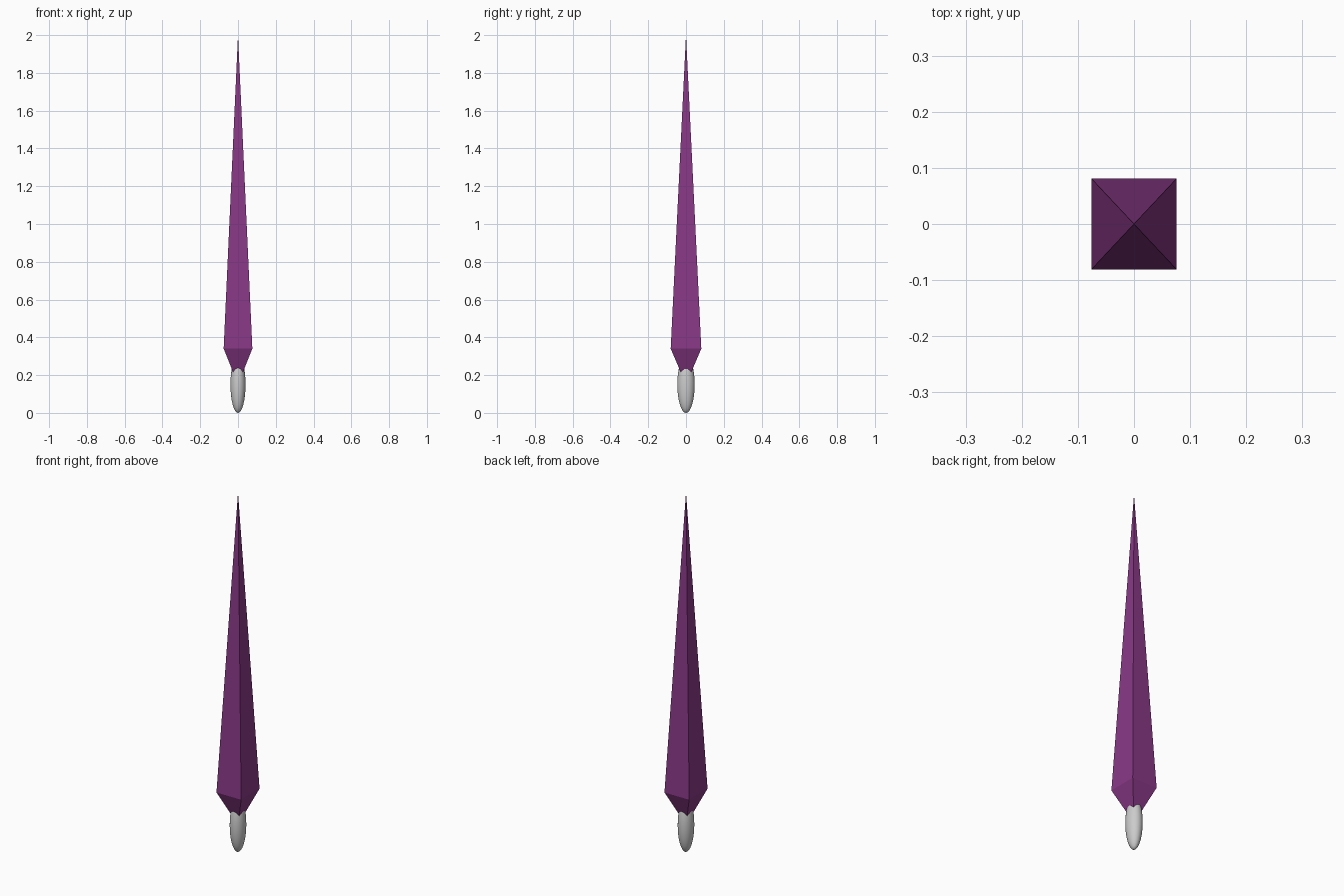
import bpy, bmesh

if "Cube" in bpy.data.objects:
    bpy.data.objects.remove(bpy.data.objects["Cube"])

# Purple four-sided spike: a square ring joined to a lower and an upper point
half_x, half_y = 0.076, 0.081
bm = bmesh.new()
bottom = bm.verts.new((0, 0, 0.15))
top = bm.verts.new((0, 0, 2.0))
ring = [bm.verts.new((sx * half_x, sy * half_y, 0.34))
        for sx, sy in ((-1, -1), (1, -1), (1, 1), (-1, 1))]
for i in range(4):
    a, b = ring[i], ring[(i + 1) % 4]
    bm.faces.new((a, b, top))
    bm.faces.new((b, a, bottom))
mesh = bpy.data.meshes.new("spike")
bm.to_mesh(mesh)
bm.free()
spike = bpy.data.objects.new("spike", mesh)
bpy.context.collection.objects.link(spike)
purple = bpy.data.materials.new("purple")
purple.diffuse_color = (0.25, 0.04, 0.24, 1)
purple.use_nodes = True
purple.node_tree.nodes["Principled BSDF"].inputs["Base Color"].default_value = purple.diffuse_color
mesh.materials.append(purple)

# Grey stretched ball at the base of the spike
bpy.ops.mesh.primitive_uv_sphere_add(segments=32, ring_count=16, radius=1,
                                     location=(0, 0, 0.15))
base = bpy.context.object
base.name = "base_knob"
base.scale = (0.04, 0.046, 0.15)
bpy.ops.object.transform_apply(location=False, rotation=False, scale=True)
bpy.ops.object.shade_smooth()
